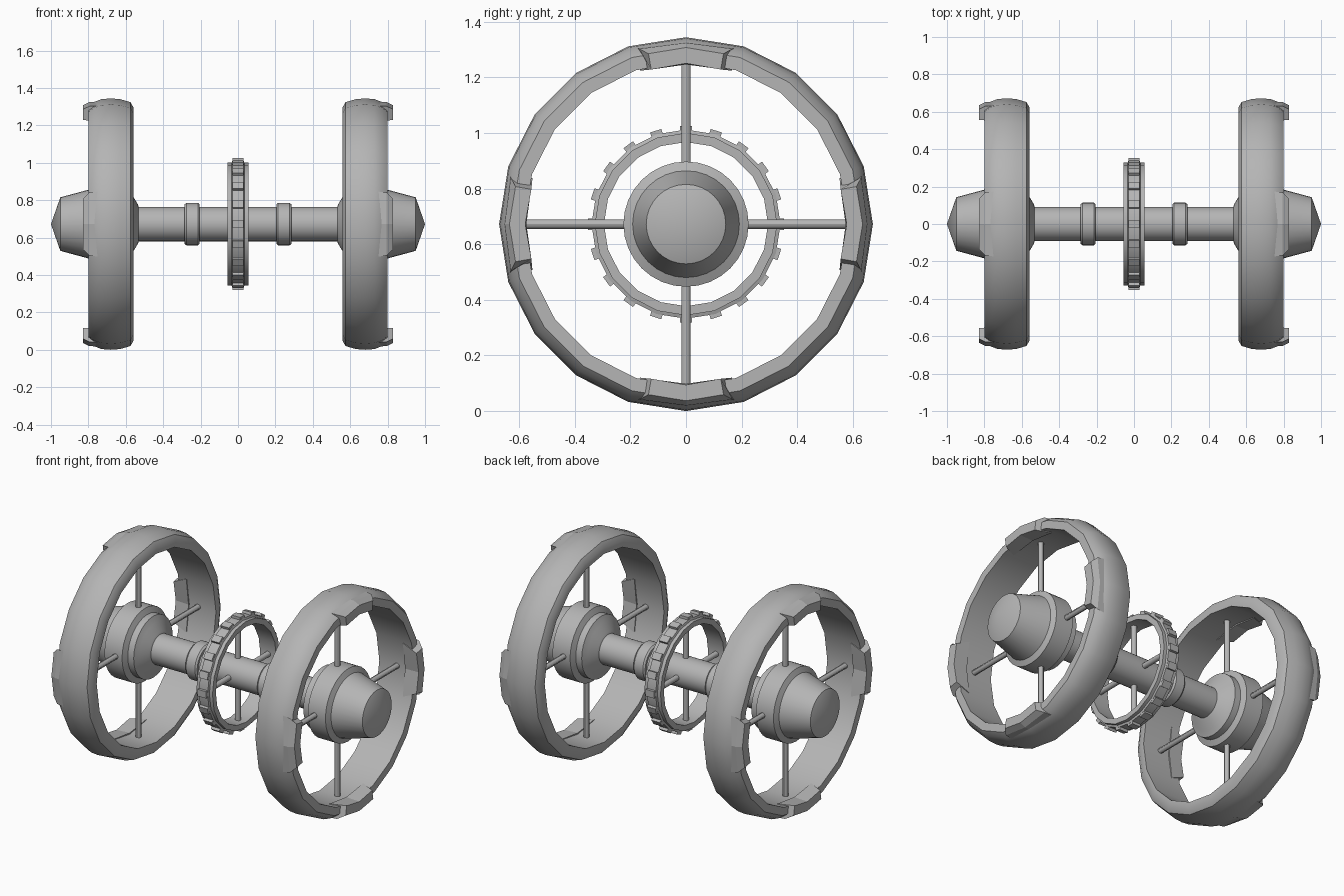
import bpy, bmesh, math
from mathutils import Matrix, Vector

cube = bpy.data.objects.get("Cube")
if cube:
    bpy.data.objects.remove(cube, do_unlink=True)

CENTRE = Vector((0, 0, 0.672))
STEP = math.tau / 20

metal = bpy.data.materials.new("plain_grey_metal")
metal.use_nodes = True
GREY = (0.46, 0.46, 0.46, 1)
metal.diffuse_color = GREY
metal.node_tree.nodes["Principled BSDF"].inputs["Base Color"].default_value = GREY


def finish(name, bm, smooth=True):
    bmesh.ops.remove_doubles(bm, verts=bm.verts, dist=1e-5)
    bmesh.ops.recalc_face_normals(bm, faces=bm.faces)
    mesh = bpy.data.meshes.new(name)
    bm.to_mesh(mesh)
    bm.free()
    mesh.materials.append(metal)
    obj = bpy.data.objects.new(name, mesh)
    obj.location = CENTRE
    bpy.context.collection.objects.link(obj)
    if smooth:
        bpy.ops.object.select_all(action='DESELECT')
        obj.select_set(True)
        bpy.context.view_layer.objects.active = obj
        bpy.ops.object.shade_smooth_by_angle(angle=math.radians(30))
    return obj


def lathe(name, profile, sides, side=1, closed=False):
    """Turn an (x, radius) profile around the axle line."""
    bm = bmesh.new()
    verts = [bm.verts.new((x * side, 0, r)) for x, r in profile]
    pairs = list(zip(verts, verts[1:]))
    if closed:
        pairs.append((verts[-1], verts[0]))
    edges = [bm.edges.new(p) for p in pairs]
    bmesh.ops.spin(bm, geom=verts + edges, cent=(0, 0, 0), axis=(1, 0, 0),
                   angle=math.tau, steps=sides, use_merge=True)
    return finish(name, bm)


def spokes(name, x, inner, outer):
    bm = bmesh.new()
    for i in range(4):
        turn = Matrix.Rotation(i * math.pi / 2, 4, 'X')
        place = Matrix.Translation((x, 0, (inner + outer) / 2))
        bmesh.ops.create_cone(bm, cap_ends=True, segments=12, radius1=0.017,
                              radius2=0.017, depth=outer - inner, matrix=turn @ place)
    finish(name, bm)


def rim_plates(name, side):
    """Four bent blocks standing out from the outer side of a rim."""
    bm = bmesh.new()
    for i in range(4):
        turn = Matrix.Rotation(i * math.pi / 2, 4, 'X')
        rings = []
        for y, shrink in ((-1, 1), (0, 0), (1, 1)):
            section = [(0.74, 0.165, 0.574), (0.74, 0.175, 0.655),
                       (0.795, 0.168, 0.652), (0.83, 0.135, 0.635), (0.83, 0.125, 0.578)]
            rings.append([bm.verts.new(turn @ Vector((x * side, y * w, r - 0.022 * shrink)))
                          for x, w, r in section])
        for a, b in zip(rings, rings[1:]):
            for j in range(5):
                k = (j + 1) % 5
                bm.faces.new((a[j], a[k], b[k], b[j]))
        bm.faces.new(rings[0])
        bm.faces.new(rings[-1])
    finish(name, bm, smooth=False)


# Wheels, each with rim, plates, hub and spokes
rim = [(0.558, 0.582), (0.558, 0.622), (0.575, 0.652), (0.63, 0.668), (0.68, 0.672),
       (0.73, 0.668), (0.772, 0.652), (0.798, 0.63), (0.798, 0.582)]
hub = [(0.53, 0.09), (0.535, 0.105), (0.565, 0.155), (0.58, 0.19), (0.62, 0.19),
       (0.635, 0.225), (0.755, 0.225), (0.77, 0.192), (0.795, 0.185),
       (0.95, 0.143), (1.0, 0)]
for label, side in (("left", 1), ("right", -1)):
    lathe(label + "_rim", rim, 20, side, closed=True)
    lathe(label + "_hub", hub, 32, side)
    spokes(label + "_wheel_spokes", 0.68 * side, 0.2, 0.6)
    rim_plates(label + "_rim_plates", side)
    lathe(label + "_axle_collar", [(0.205, 0.09), (0.205, 0.106), (0.215, 0.114),
          (0.275, 0.114), (0.285, 0.106), (0.285, 0.09)], 32, side)

# Axle
lathe("axle", [(-0.56, 0), (-0.56, 0.092), (0.56, 0.092), (0.56, 0)], 32)

# Toothed centre ring
lathe("centre_ring", [(-0.055, 0.295), (-0.055, 0.328), (-0.034, 0.328), (-0.03, 0.34),
      (0.03, 0.34), (0.034, 0.328), (0.055, 0.328), (0.055, 0.295)], 20, closed=True)
spokes("centre_ring_spokes", 0, 0.08, 0.305)
bm = bmesh.new()
for i in range(20):
    place = Matrix.Rotation(i * STEP, 4, 'X') @ Matrix.Translation((0, 0, 0.34))
    bmesh.ops.create_cube(bm, size=1, matrix=place @ Matrix.Diagonal((0.058, 0.042, 0.026, 1)))
finish("ring_teeth", bm, smooth=False)
